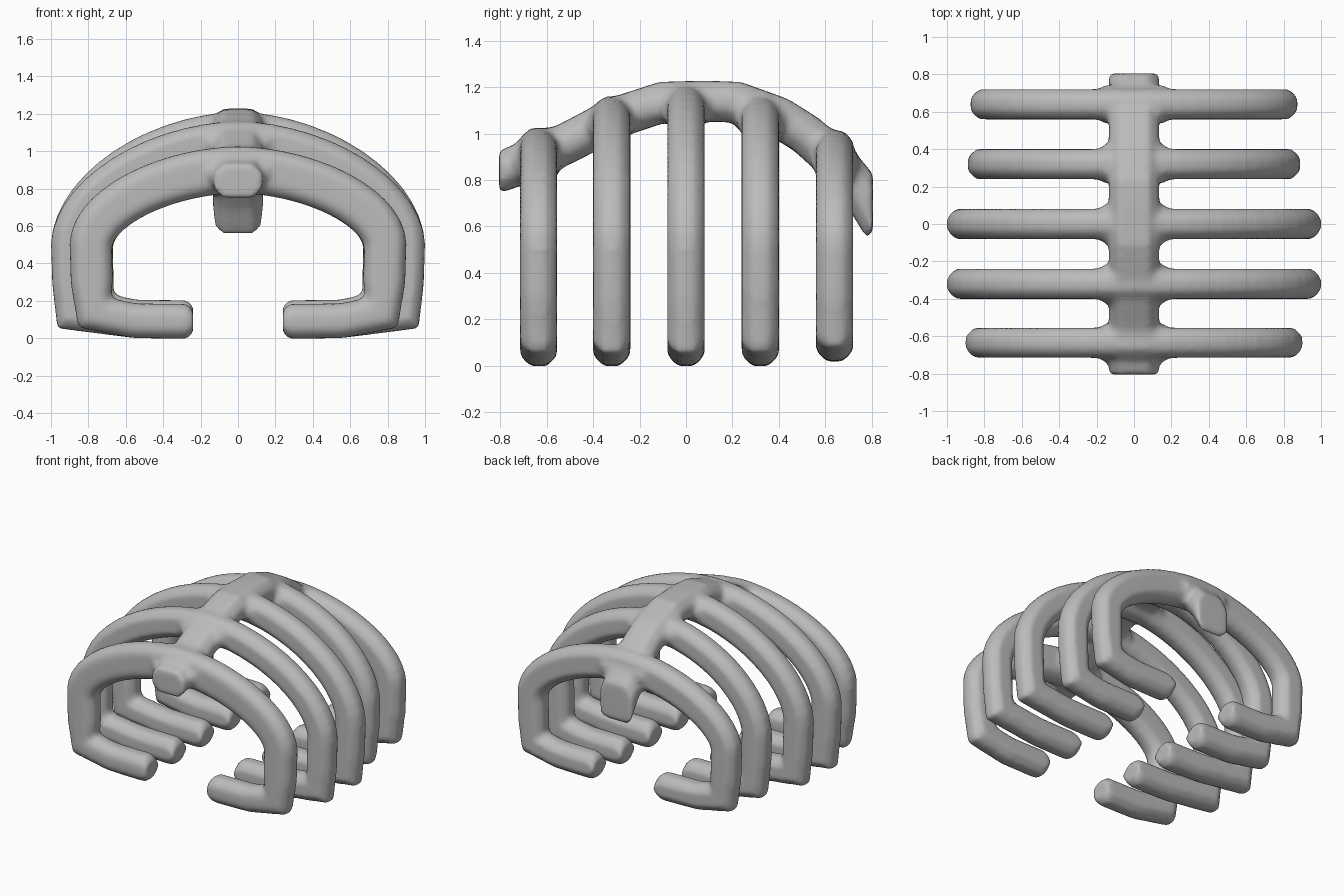
import bpy, bmesh, math
from mathutils import Vector

cube = bpy.data.objects.get("Cube")
if cube:
    bpy.data.objects.remove(cube, do_unlink=True)

bone = bpy.data.materials.new("bone_grey")
bone.use_nodes = True
colour = (0.5, 0.5, 0.5, 1)
bone.diffuse_color = colour
bone.node_tree.nodes["Principled BSDF"].inputs["Base Color"].default_value = colour

bm = bmesh.new()


def sweep(points, side, width, depths, cut=0.045):
    """Sweep a chamfered bar along a planar path; side is the plane normal."""
    side = Vector(side)
    points = [Vector(p) for p in points]
    last = len(points) - 1
    rings = []
    for i, p in enumerate(points):
        before = (p - points[max(i - 1, 0)]).normalized()
        after = (points[min(i + 1, last)] - p).normalized()
        tangent = (before + after).normalized()
        mitre = 1 / max(tangent.dot(after if i < last else before), 0.5)
        out = tangent.cross(side) * mitre
        a, b = width / 2, depths[i] / 2
        section = [(a, b - cut), (a - cut, b), (cut - a, b), (-a, b - cut),
                   (-a, cut - b), (cut - a, -b), (a - cut, -b), (a, cut - b)]
        rings.append([bm.verts.new(p + side * u + out * v) for u, v in section])
    for r, s in zip(rings, rings[1:]):
        for k in range(8):
            n = (k + 1) % 8
            bm.faces.new((r[k], r[n], s[n], s[k]))
    bm.faces.new(rings[0][::-1])
    bm.faces.new(rings[-1])


def rib(y, half_width, top, foot, leg, crown):
    """Open hoop: inward foot, upright leg, arch, then mirrored."""
    spring, power = 0.5, 2 / 1.8
    a, b = half_width - leg / 2, top - crown / 2 - spring
    half = [(0.24, foot + 0.09, 0.13), (0.275, foot + 0.09, 0.185),
            (0.55, foot + 0.093, 0.185), (a - 0.02, foot + 0.135, 0.185),
            (a - 0.006, 0.3, leg)]
    steps = 14
    for i in range(steps):
        t = math.pi / 2 * i / steps
        half.append((a * math.cos(t) ** power, spring + b * math.sin(t) ** power,
                     leg + (crown - leg) * math.sin(t)))
    full = half + [(0, spring + b, crown)] + [(-x, z, d) for x, z, d in reversed(half)]
    sweep([(x, y, z) for x, z, d in full], (0, 1, 0), 0.16, [d for x, z, d in full])
    # Low flare where the rib meets the spine
    z = spring + b - 0.015
    sweep([(-0.165, y, z), (0.165, y, z)], (0, 1, 0), 0.2, [0.15, 0.15], 0.05)


# Arched spine along the crown, trimmed upright at both ends
spine = [(-0.9, 0.80), (-0.68, 0.88), (-0.5, 0.965), (-0.3, 1.07), (-0.1, 1.135),
         (0.08, 1.14), (0.22, 1.135), (0.4, 1.07), (0.52, 0.995), (0.64, 0.885),
         (0.765, 0.74), (0.85, 0.60)]
sweep([(0, y, z) for y, z in spine], (1, 0, 0), 0.27, [0.175] * len(spine), 0.055)
for end in (-1, 1):
    bmesh.ops.bisect_plane(bm, geom=bm.verts[:] + bm.edges[:] + bm.faces[:],
                           plane_co=(0, end * 0.805, 0), plane_no=(0, end, 0),
                           clear_outer=True)
    bmesh.ops.holes_fill(bm, edges=[e for e in bm.edges if e.is_boundary])

# Ribs: position, half width, crown height, foot height, leg and crown thickness
for spec in ((-0.635, 0.90, 1.025, 0, 0.225, 0.25),
             (-0.32, 1.0, 1.16, 0, 0.2, 0.2),
             (0, 1.0, 1.21, 0, 0.2, 0.2),
             (0.32, 0.89, 1.165, 0, 0.2, 0.2),
             (0.64, 0.875, 1.015, 0.02, 0.205, 0.23)):
    rib(*spec)

bmesh.ops.recalc_face_normals(bm, faces=bm.faces)
mesh = bpy.data.meshes.new("rib_cage")
bm.to_mesh(mesh)
bm.free()
mesh.materials.append(bone)
cage = bpy.data.objects.new("rib_cage", mesh)
bpy.context.collection.objects.link(cage)

# Fuse the bars and soften the joints
fuse = cage.modifiers.new("fuse", 'REMESH')
fuse.mode = 'VOXEL'
fuse.voxel_size = 0.02
fuse.use_smooth_shade = True
soften = cage.modifiers.new("soften", 'SMOOTH')
soften.factor = 0.5
soften.iterations = 6
